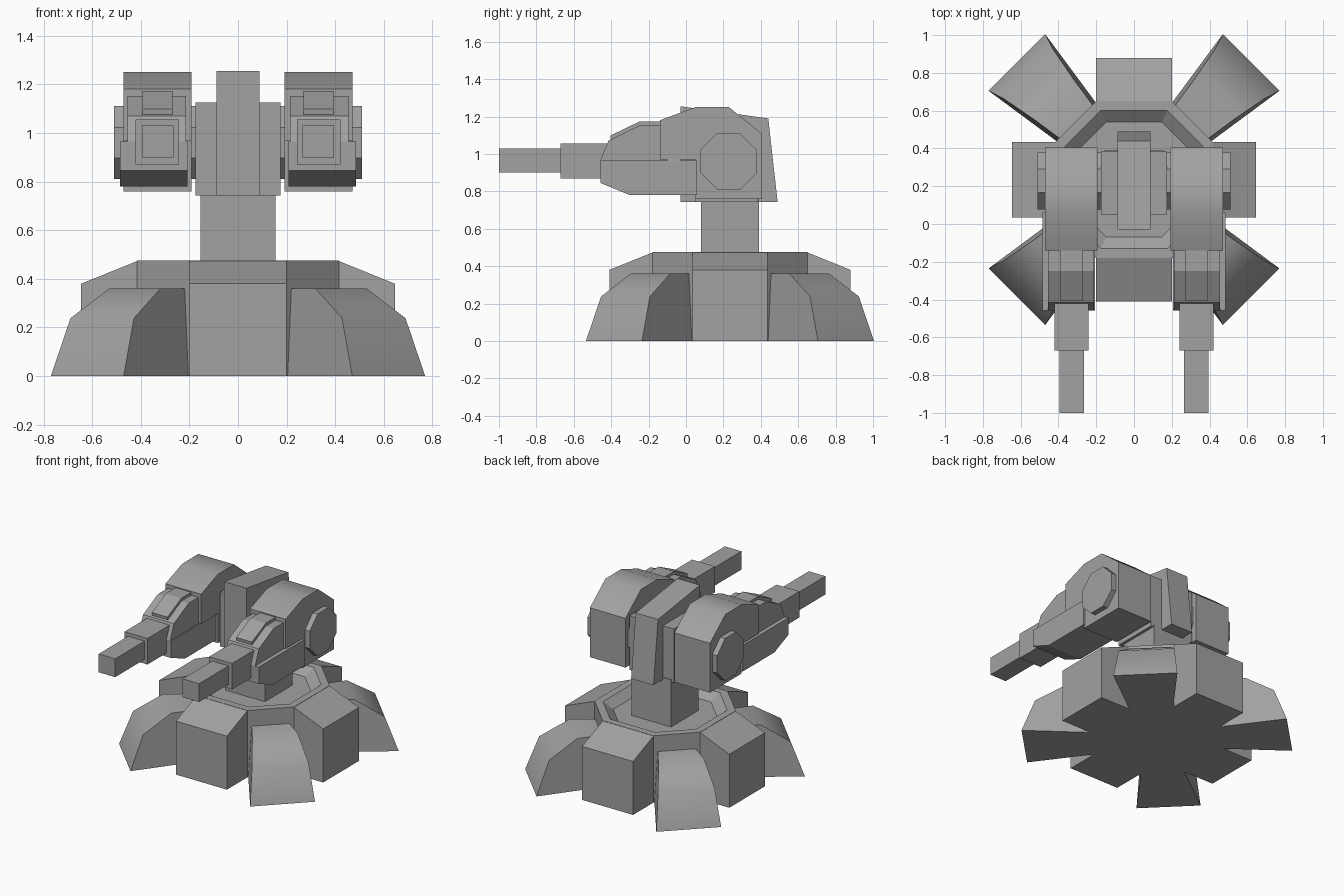
import bpy, bmesh, math
from mathutils import Matrix

cube = bpy.data.objects.get("Cube")
if cube:
    bpy.data.objects.remove(cube, do_unlink=True)

grey = bpy.data.materials.new("stone grey")
grey.use_nodes = True
colour = (0.36, 0.36, 0.36, 1)
grey.diffuse_color = colour
grey.node_tree.nodes["Principled BSDF"].inputs["Base Color"].default_value = colour

HUB = Matrix.Translation((0, 0.235, 0))


def finish(name, bm, smooth=None):
    bmesh.ops.recalc_face_normals(bm, faces=bm.faces)
    mesh = bpy.data.meshes.new(name)
    bm.to_mesh(mesh)
    bm.free()
    mesh.materials.append(grey)
    obj = bpy.data.objects.new(name, mesh)
    bpy.context.collection.objects.link(obj)
    if smooth:
        bpy.ops.object.select_all(action='DESELECT')
        obj.select_set(True)
        bpy.context.view_layer.objects.active = obj
        bpy.ops.object.shade_smooth_by_angle(angle=math.radians(smooth))
    return obj


def prism(name, profile, x0, x1, matrix=Matrix(), smooth=None, flare=None):
    """Extrude a (y, z) profile along x; flare gives a half width per point."""
    bm = bmesh.new()
    sides = []
    for x, sign in ((x0, -1), (x1, 1)):
        sides.append([bm.verts.new((sign * flare(y, z) if flare else x, y, z))
                      for y, z in profile])
    bm.faces.new(sides[0])
    bm.faces.new(sides[1])
    n = len(profile)
    for i in range(n):
        j = (i + 1) % n
        bm.faces.new((sides[0][i], sides[0][j], sides[1][j], sides[1][i]))
    bm.transform(matrix)
    return finish(name, bm, smooth)


def box(name, x0, x1, y0, y1, z0, z1):
    return prism(name, [(y0, z0), (y1, z0), (y1, z1), (y0, z1)], x0, x1)


# Octagonal hub with a shallow dish in the top
outline = [(0.2, 0.415), (0.415, 0.2), (0.415, -0.2), (0.2, -0.415)]
outline += [(-x, -y) for x, y in outline]
bm = bmesh.new()
rings = [[bm.verts.new((x * s, y * s, z)) for x, y in outline]
         for s, z in ((1, 0), (1, 0.475), (0.88, 0.475), (0.735, 0.425))]
for a, b in zip(rings, rings[1:]):
    for i in range(8):
        j = (i + 1) % 8
        bm.faces.new((a[i], a[j], b[j], b[i]))
bm.faces.new(rings[0])
bm.faces.new(rings[-1])
bm.transform(HUB)
finish("base_hub", bm)

# Straight buttresses and flared diagonal feet around the hub
buttress = [(0.41, 0), (0.645, 0), (0.645, 0.38), (0.41, 0.475)]
foot = [(0.3, 0), (0.877, 0), (0.79, 0.238), (0.6, 0.36), (0.3, 0.36)]
for i, side in enumerate(("back", "right", "front", "left")):
    turn = HUB @ Matrix.Rotation(i * math.pi / 2, 4, 'Z')
    prism(side + "_buttress", buttress, -0.2, 0.2, turn)
for i, side in enumerate(("back_left", "back_right", "front_right", "front_left")):
    turn = HUB @ Matrix.Rotation((i - 0.5) * math.pi / 2, 4, 'Z')
    prism(side + "_foot", foot, 0, 0, turn, 40,
          lambda r, z: 0.145 + 0.149 * (r - 0.428) - 0.06 * z)

# Column and central head
box("column", -0.155, 0.155, 0.08, 0.39, 0.4, 0.76)
box("head_block", -0.175, 0.175, 0.05, 0.385, 0.742, 1.125)
prism("head_spine", [(-0.03, 0.742), (0.49, 0.742), (0.44, 1.19), (-0.03, 1.255)],
      -0.088, 0.088)

# Octagonal axle through both gun pods
radius = 0.15 / math.cos(math.pi / 8)
octagon = [(0.228 + radius * math.cos((k + 0.5) * math.pi / 4),
            0.96 + radius * math.sin((k + 0.5) * math.pi / 4)) for k in range(8)]
prism("axle", octagon, -0.51, 0.51)

# Gun pods, one on each side
shell = [(-0.14, 0.97), (-0.14, 1.18), (0.05, 1.25), (0.23, 1.25),
         (0.405, 1.11), (0.405, 0.76), (0.05, 0.76), (0.05, 0.97)]
jaw = [(-0.458, 0.965), (-0.458, 0.845), (-0.3, 0.78), (0.06, 0.78), (0.06, 0.965)]
snout = [(-0.458, 0.9), (-0.458, 0.965), (-0.415, 1.07), (-0.25, 1.152),
         (-0.1, 1.152), (-0.1, 0.9)]
flap = [(-0.4, 1.06), (-0.405, 1.098), (-0.25, 1.173), (-0.12, 1.173), (-0.12, 1.1)]
for side, s in (("left", 1), ("right", -1)):
    def pair(a, b):
        return sorted((a * s, b * s))
    prism(side + "_pod_shell", shell, *pair(0.192, 0.472), smooth=40)
    prism(side + "_pod_jaw", jaw, *pair(0.207, 0.485))
    prism(side + "_pod_snout", snout, *pair(0.213, 0.455))
    prism(side + "_pod_flap", flap, *pair(0.27, 0.393))
    box(side + "_barrel_sleeve", *pair(0.242, 0.422), -0.67, -0.4, 0.87, 1.055)
    box(side + "_barrel", *pair(0.265, 0.395), -1.0, -0.6, 0.9, 1.03)
